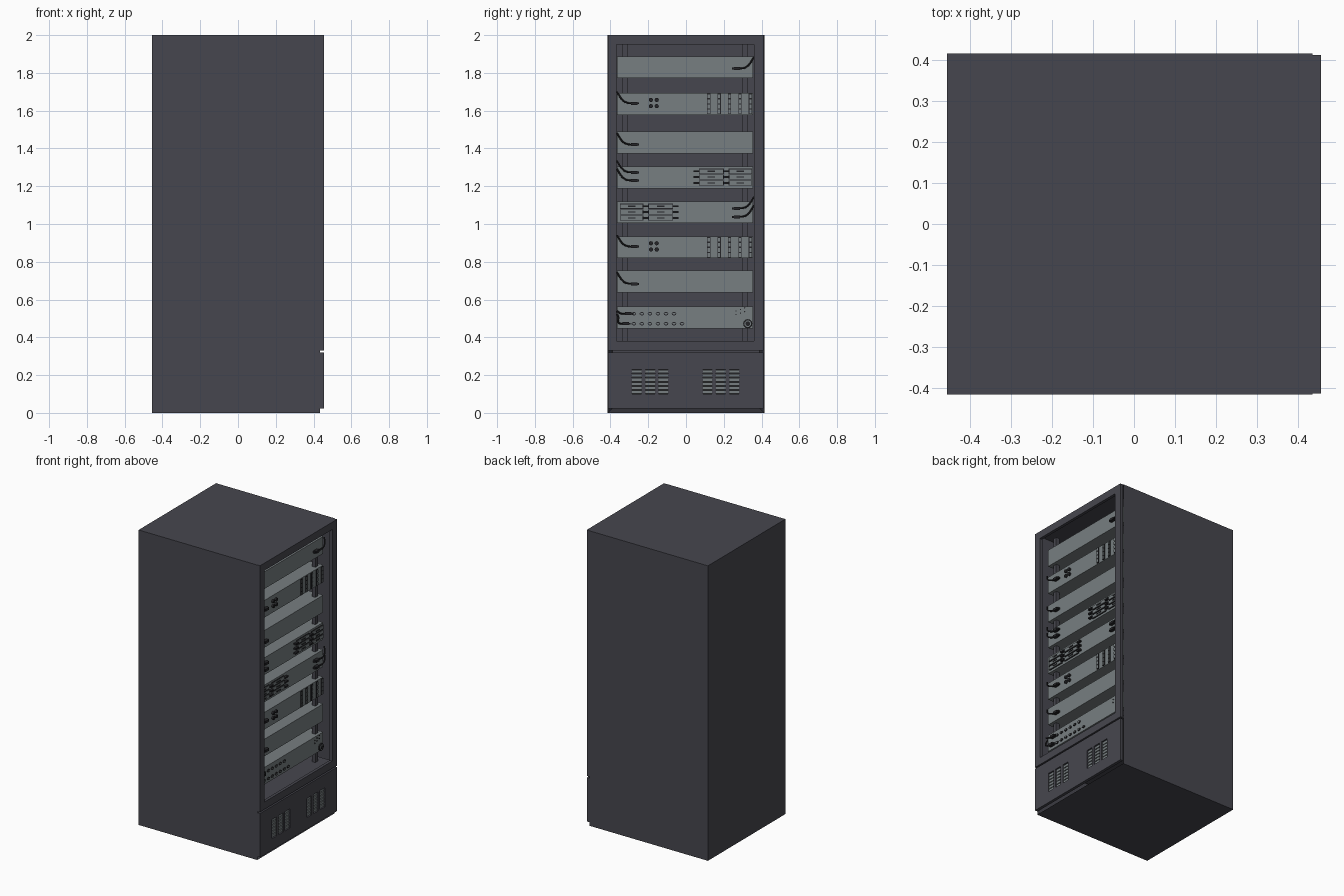
import bpy, bmesh, math
from mathutils import Matrix, Vector

if "Cube" in bpy.data.objects:
    bpy.data.objects.remove(bpy.data.objects["Cube"])


def material(name, rgb):
    m = bpy.data.materials.new(name)
    m.diffuse_color = (*rgb, 1)
    m.use_nodes = True
    m.node_tree.nodes["Principled BSDF"].inputs["Base Color"].default_value = m.diffuse_color
    return m


CABINET = material("cabinet_charcoal", (0.062, 0.062, 0.077))
METAL = material("server_grey", (0.185, 0.21, 0.218))
BLACK = material("black_plastic", (0.018, 0.018, 0.021))
FRONT = 0.39          # x of the server faces


def finish(name, bm, mat):
    me = bpy.data.meshes.new(name)
    bm.to_mesh(me)
    bm.free()
    me.materials.append(mat)
    ob = bpy.data.objects.new(name, me)
    bpy.context.collection.objects.link(ob)
    return ob


def boxes(name, spans, mat):
    """One object from boxes given as (x0, x1, y0, y1, z0, z1)."""
    bm = bmesh.new()
    for x0, x1, y0, y1, z0, z1 in spans:
        mid = Vector((x0 + x1, y0 + y1, z0 + z1)) / 2
        size = Matrix.Diagonal((x1 - x0, y1 - y0, z1 - z0, 1))
        bmesh.ops.create_cube(bm, size=1, matrix=Matrix.Translation(mid) @ size)
    return finish(name, bm, mat)


def discs(name, spots, r, depth, mat, wide=1.0, sides=16):
    """Short cylinders standing on the server face at (y, z)."""
    bm = bmesh.new()
    for y, z in spots:
        m = (Matrix.Translation((FRONT + depth / 2, y, z)) @ Matrix.Diagonal((1, wide, 1, 1))
             @ Matrix.Rotation(math.pi / 2, 4, 'Y'))
        bmesh.ops.create_cone(bm, cap_ends=True, segments=sides, radius1=r, radius2=r,
                              depth=depth, matrix=m)
    return finish(name, bm, mat)


def panel(name, ys, zs, hole, x0, x1, mat):
    """Flat plate facing +x on a grid, leaving out the cells where hole(i, j)."""
    bm = bmesh.new()
    v = [[bm.verts.new((x1, y, z)) for z in zs] for y in ys]
    for i in range(len(ys) - 1):
        for j in range(len(zs) - 1):
            if not hole(i, j):
                bm.faces.new((v[i][j], v[i + 1][j], v[i + 1][j + 1], v[i][j + 1]))
    bmesh.ops.delete(bm, geom=[w for w in bm.verts if not w.link_faces], context='VERTS')
    ob = finish(name, bm, mat)
    s = ob.modifiers.new("thickness", 'SOLIDIFY')
    s.thickness = x1 - x0
    s.offset = -1
    return ob


def cable(name, y, z, side, rise=0.06):
    """Plug on the server face with a cord sweeping up to the opening edge."""
    boxes(name + "_plug", [(FRONT, FRONT + 0.022, y - 0.017, y + 0.017, z - 0.008, z + 0.008),
                           (FRONT, FRONT + 0.016, y - side * 0.026, y - side * 0.017,
                            z - 0.005, z + 0.005)], BLACK)
    cu = bpy.data.curves.new(name, 'CURVE')
    cu.dimensions = '3D'
    cu.bevel_depth = 0.005
    cu.bevel_resolution = 1
    cu.resolution_u = 8
    sp = cu.splines.new('BEZIER')
    sp.bezier_points.add(1)
    end = side * 0.362 - 0.003
    a, b = sp.bezier_points
    a.co = (FRONT + 0.011, y + side * 0.015, z)
    a.handle_right = (FRONT + 0.03, y + side * 0.06, z)
    a.handle_left = (FRONT + 0.011, y, z)
    b.co = (FRONT + 0.005, end, z + rise)
    b.handle_left = (FRONT + 0.03, end - side * 0.02, z + rise * 0.45)
    b.handle_right = (FRONT, end, z + rise + 0.02)
    cu.materials.append(BLACK)
    ob = bpy.data.objects.new(name, cu)
    bpy.context.collection.objects.link(ob)
    bpy.context.view_layer.objects.active = ob
    ob.select_set(True)
    bpy.ops.object.convert(target='MESH')
    bpy.ops.object.shade_smooth_by_angle()
    bpy.context.object.select_set(False)


# Cabinet shell: box with a deep pocket in its +x face
bm = bmesh.new()
bmesh.ops.create_cube(bm, size=1, matrix=Matrix.Translation((-0.01, 0, 1))
                      @ Matrix.Diagonal((0.89, 0.83, 2, 1)))
bm.faces.ensure_lookup_table()
mouth = max(bm.faces, key=lambda f: f.calc_center_median().x)
bmesh.ops.inset_region(bm, faces=[mouth], thickness=0.035)
bmesh.ops.translate(bm, verts=mouth.verts, vec=(-0.86, 0, 0))
finish("cabinet_shell", bm, CABINET)
boxes("cabinet_floor_shelf", [(-0.43, 0.43, -0.382, 0.382, 0.345, 0.37)], CABINET)

# Door frame and vented lower panel
panel("door_frame", [-0.413, -0.367, 0.36, 0.411], [0.33, 0.38, 1.95, 2.0],
      lambda i, j: i == 1 and j == 1, 0.435, 0.455, CABINET)
slots = [(-0.285, -0.235), (-0.215, -0.165), (-0.145, -0.095),
         (0.09, 0.138), (0.158, 0.208), (0.23, 0.28)]
panel("lower_panel", [-0.413] + [y for s in slots for y in s] + [0.411], [0.022, 0.1, 0.23, 0.32],
      lambda i, j: i % 2 == 1 and j == 1, 0.435, 0.455, CABINET)
boxes("vent_slats", [(0.437, 0.448, a, b, 0.103 + k * 0.0215, 0.119 + k * 0.0215)
                     for a, b in slots for k in range(6)], METAL)
boxes("vent_backing", [(0.41, 0.42, -0.3, 0.3, 0.08, 0.25)], BLACK)

# Mounting rails
boxes("mounting_rails", [(x, x + 0.025, y, y + 0.027, 0.37, 1.965)
                         for x in (0.345, -0.38) for y in (-0.337, 0.3)], CABINET)

# Eight servers, listed from the top
tops = [1.888, 1.694, 1.49, 1.305, 1.12, 0.935, 0.753, 0.562]
for n, t in enumerate(tops, 1):
    boxes(f"server_{n}", [(-0.36, FRONT, -0.364, 0.356, t - 0.116, t)], METAL)

# Power cords: (server, plug y, drop from server top, side)
for k, (n, y, drop, side) in enumerate([
        (1, 0.27, 0.065, 1), (2, -0.275, 0.055, -1), (3, -0.275, 0.07, -1),
        (4, -0.275, 0.032, -1), (4, -0.275, 0.075, -1), (5, 0.27, 0.037, 1),
        (5, 0.27, 0.082, 1), (6, -0.275, 0.055, -1), (7, -0.275, 0.07, -1)], 1):
    cable(f"power_cord_{k}", y, tops[n - 1] - drop, side)

# Servers 2 and 6: four knobs and a row of slotted bars
for n in (2, 6):
    t = tops[n - 1]
    discs(f"server_{n}_knobs", [(y, t - d) for y in (-0.186, -0.155) for d in (0.037, 0.07)],
          0.011, 0.012, BLACK)
    ys = [0.112 + 0.055 * i for i in range(5)]
    boxes(f"server_{n}_bars", [(FRONT, FRONT + 0.006, y, y + 0.017, t - 0.112, t - 0.004)
                               for y in ys], BLACK)
    boxes(f"server_{n}_bar_faces", [(FRONT, FRONT + 0.009, y + 0.003, y + 0.014,
                                     t - 0.028 - 0.027 * k, t - 0.008 - 0.027 * k)
                                    for y in ys for k in range(4)], METAL)

# Servers 4 and 5: drive bays, mirrored
for n, side in ((4, 1), (5, -1)):
    t = tops[n - 1]
    trim, face, handle = [], [], []
    for inner, outer in ((0.068, 0.2), (0.225, 0.35)):
        for d in (0.026, 0.057, 0.088):
            z = t - d
            span = lambda a, b: tuple(sorted((side * a, side * b)))
            trim.append((FRONT, FRONT + 0.005, *span(inner, outer), z - 0.0135, z + 0.0135))
            face.append((FRONT, FRONT + 0.008, *span(inner + 0.004, outer - 0.004),
                         z - 0.0105, z + 0.0105))
            mid = (inner + outer) / 2
            handle.append((FRONT, FRONT + 0.011, *span(mid - 0.02, mid + 0.02),
                           z - 0.003, z + 0.003))
            handle.append((FRONT, FRONT + 0.016, *span(inner - 0.028, inner + 0.004),
                           z - 0.005, z + 0.005))
    boxes(f"server_{n}_drive_trim", trim, BLACK)
    boxes(f"server_{n}_drive_faces", face, METAL)
    boxes(f"server_{n}_drive_handles", handle, BLACK)

# Server 8: two rows of ports, cords, lamps and a dial
t = tops[7]
ports = [(-0.276 + 0.0425 * i, t - 0.037) for i in range(6)]
ports += [(-0.276 + 0.0425 * i, t - 0.09) for i in range(7)]
discs("server_8_ports", ports, 0.009, 0.006, BLACK, wide=1.35)
discs("server_8_port_sockets", ports, 0.005, 0.008, METAL, wide=1.6)
cable("network_cord_1", -0.305, t - 0.037, -1, 0.012)
cable("network_cord_2", -0.32, t - 0.09, -1, 0.05)
discs("server_8_lamps", [(0.265 + 0.023 * i, t - 0.022 - 0.02 * j + 0.008 * i)
                         for i in range(3) for j in range(2)], 0.0035, 0.005, BLACK, sides=8)
discs("server_8_dial", [(0.327, t - 0.09)], 0.024, 0.008, BLACK, sides=24)
discs("server_8_dial_ring", [(0.327, t - 0.09)], 0.017, 0.011, METAL, sides=24)
discs("server_8_dial_cap", [(0.327, t - 0.09)], 0.012, 0.016, BLACK, sides=24)
